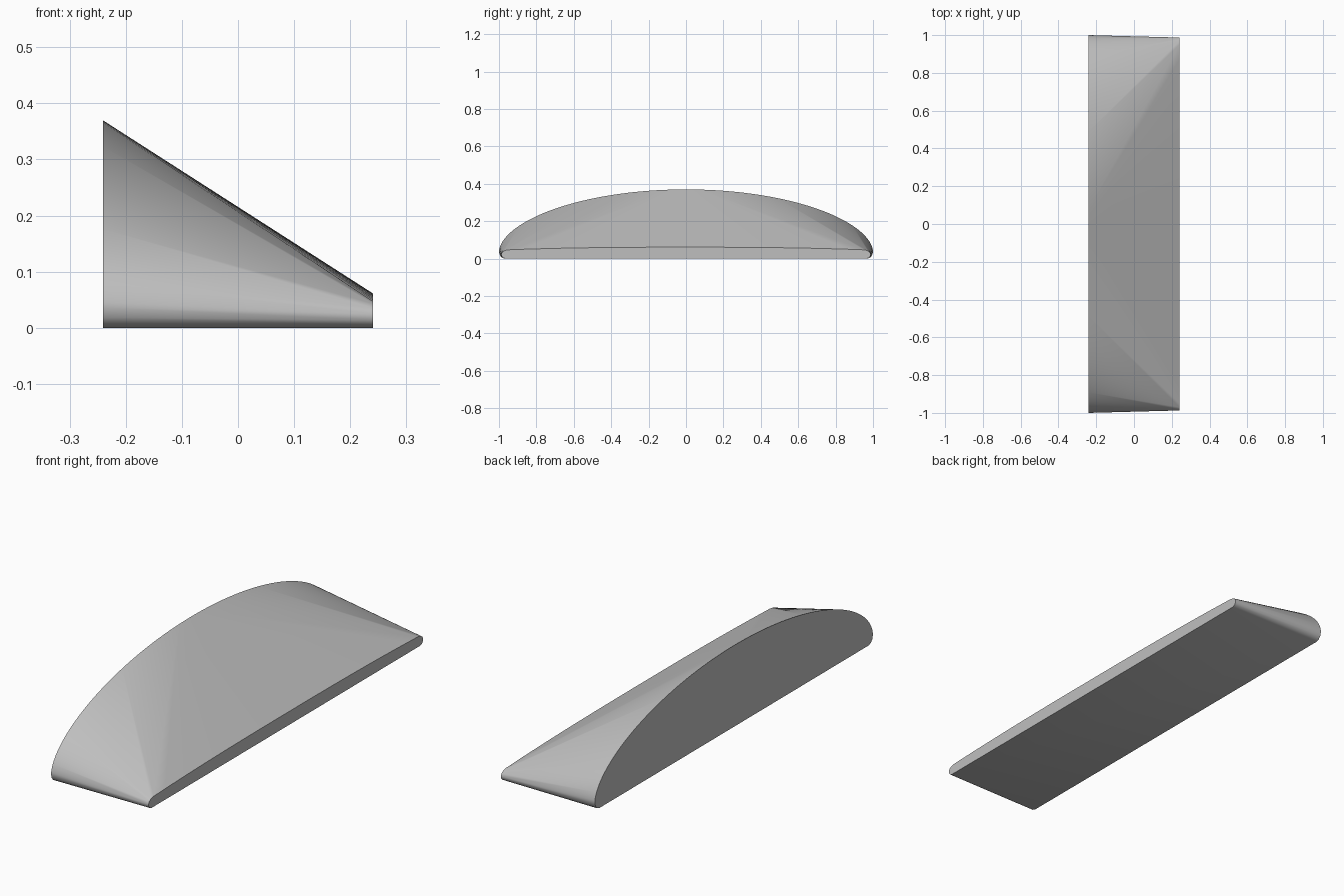
import bpy, bmesh, math

if "Cube" in bpy.data.objects:
    bpy.data.objects.remove(bpy.data.objects["Cube"], do_unlink=True)

grey = bpy.data.materials.new("plain grey")
grey.use_nodes = True
colour = (0.52, 0.52, 0.52, 1)
grey.diffuse_color = colour
grey.node_tree.nodes["Principled BSDF"].inputs["Base Color"].default_value = colour


def mirrored(half):
    """Add the opposite half of a (y, z) outline."""
    return half + [(-y, z) for y, z in half if y > 0]


# Tall end: a shallow dome over a rounded foot
STEPS = 40
tall = [(0.97, 0.0), (0.985, 0.006), (0.995, 0.018)]
for i in range(STEPS + 1):
    y = math.cos(math.pi / 2 * i / STEPS)
    y = 0.0 if i == STEPS else y
    tall.append((y, 0.036 + 0.334 * (1 - y * y) ** 0.55))

# Low end: a thin, nearly flat strip with rounded corners
low = [(0.965, 0.0), (0.979, 0.005), (0.986, 0.014), (0.987, 0.025),
       (0.982, 0.035), (0.97, 0.043), (0.95, 0.047)]
for i in range(1, 13):
    y = 0.95 * (1 - i / 12)
    low.append((y, 0.061 - 0.014 * (y / 0.95) ** 2.6))

# Wedge body: taut skin stretched between the two ends
bm = bmesh.new()
for x, outline in ((-0.241, tall), (0.241, low)):
    for y, z in mirrored(outline):
        bm.verts.new((x, y, z))
bmesh.ops.convex_hull(bm, input=bm.verts)
bmesh.ops.dissolve_limit(bm, angle_limit=0.002, verts=bm.verts, edges=bm.edges)
bmesh.ops.recalc_face_normals(bm, faces=bm.faces)

mesh = bpy.data.meshes.new("wedge_body")
bm.to_mesh(mesh)
bm.free()
mesh.materials.append(grey)
body = bpy.data.objects.new("wedge_body", mesh)
bpy.context.collection.objects.link(body)

bpy.ops.object.select_all(action="DESELECT")
body.select_set(True)
bpy.context.view_layer.objects.active = body
bpy.ops.object.shade_smooth_by_angle(angle=math.radians(30))
